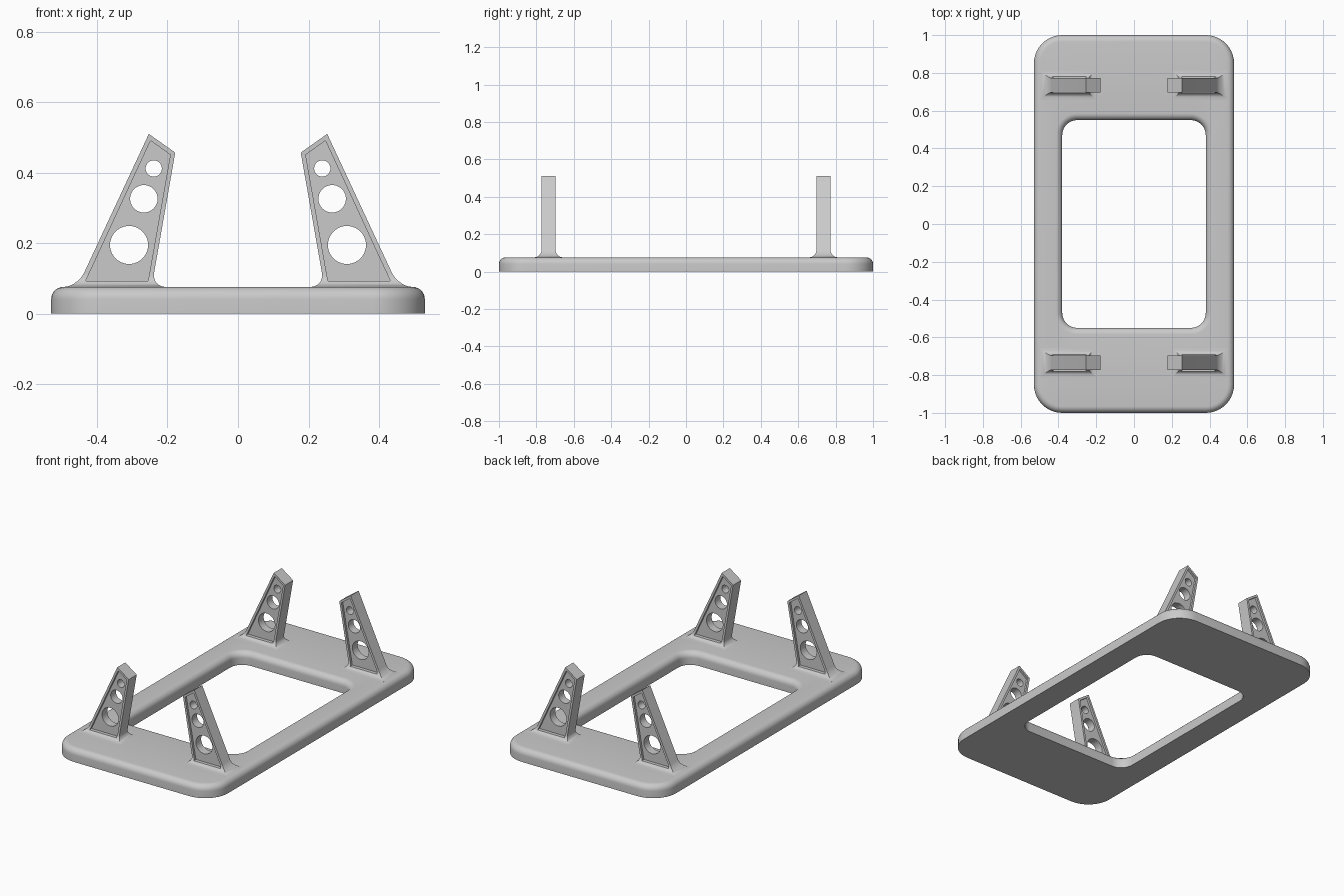
import bpy
import bmesh
from math import sin, cos, pi
from mathutils import Matrix

if "Cube" in bpy.data.objects:
    bpy.data.objects.remove(bpy.data.objects["Cube"])

grey = bpy.data.materials.new("plain_grey")
grey.use_nodes = True
colour = (0.59, 0.59, 0.59, 1)
grey.diffuse_color = colour
grey.node_tree.nodes["Principled BSDF"].inputs["Base Color"].default_value = colour

TOP = 0.076       # plate thickness
FILLET = 0.035    # plate edge rounding
FLARE = 0.04      # fillet around the arm feet
ARM_Y = 0.735
ARM_HALF = 0.0375
STEPS = 7


def finish(name, bm):
    bmesh.ops.recalc_face_normals(bm, faces=bm.faces)
    mesh = bpy.data.meshes.new(name)
    bm.to_mesh(mesh)
    bm.free()
    mesh.materials.append(grey)
    obj = bpy.data.objects.new(name, mesh)
    bpy.context.collection.objects.link(obj)
    return obj


def smooth(obj):
    bpy.ops.object.select_all(action='DESELECT')
    obj.select_set(True)
    bpy.context.view_layer.objects.active = obj
    bpy.ops.object.shade_smooth_by_angle(angle=pi / 6)


def bridge(bm, a, b):
    n = len(a)
    for i in range(n):
        j = (i + 1) % n
        bm.faces.new((a[i], a[j], b[j], b[i]))


def rounded_ring(bm, hx, hy, r, z):
    ring = []
    for k, (sx, sy) in enumerate(((1, 1), (-1, 1), (-1, -1), (1, -1))):
        for i in range(11):
            a = (k + i / 10) * pi / 2
            ring.append(bm.verts.new((sx * (hx - r) + r * cos(a), sy * (hy - r) + r * sin(a), z)))
    return ring


def prism(bm, points, y0, y1):
    a, b = [[bm.verts.new((x, y, z)) for x, z in points] for y in (y0, y1)]
    bridge(bm, a, b)
    bm.faces.new(a)
    bm.faces.new(b)


# Base plate: rounded frame with softened upper edges
bm = bmesh.new()
arc = [i / STEPS * pi / 2 for i in range(STEPS + 1)]
edge = [(FILLET * (1 - cos(a)), TOP - FILLET * (1 - sin(a))) for a in arc]
rings = [rounded_ring(bm, 0.53 - d, 1 - d, 0.15 - d, z) for d, z in [(0, 0)] + edge]
rings += [rounded_ring(bm, 0.38 + d, 0.55 + d, 0.08 + d, z) for d, z in edge[::-1] + [(0, 0)]]
for a, b in zip(rings, rings[1:] + rings[:1]):
    bridge(bm, a, b)
smooth(finish("base_frame", bm))


# Arm blank: tapered post with a flared foot and slanted tip
def outer_x(z):
    return 0.253 + (0.51 - z) * 0.466


def inner_x(z):
    return 0.178 + (0.457 - z) * 0.176


bm = bmesh.new()
levels = [(TOP - 0.01, TOP - 0.01, FLARE)]
for a in arc:
    z = TOP + FLARE * (1 - cos(a))
    levels.append((z, z, FLARE * (1 - sin(a))))
levels.append((0.457, 0.51, 0))
rings = []
for zi, zo, d in levels:
    xi, xo, h = inner_x(zi) - d, outer_x(zo) + d, ARM_HALF + d
    corners = ((xi, -h, zi), (xo, -h, zo), (xo, h, zo), (xi, h, zi))
    rings.append([bm.verts.new((x, ARM_Y + y, z)) for x, y, z in corners])
for a, b in zip(rings, rings[1:]):
    bridge(bm, a, b)
bm.faces.new(rings[0])
bm.faces.new(rings[-1])
arm = finish("arm_blank", bm)

# Recessed panels on both broad faces
panel = ((0.255, 0.093), (0.432, 0.093), (0.248, 0.491), (0.192, 0.451))
bm = bmesh.new()
for s in (-1, 1):
    prism(bm, panel, ARM_Y + s * (ARM_HALF - 0.013), ARM_Y + s * 0.12)
cutters = [finish("panel_cutter", bm)]

# Three round holes
bm = bmesh.new()
for x, z, r in ((0.309, 0.195, 0.054), (0.267, 0.326, 0.039), (0.239, 0.412, 0.023)):
    circle = [(x + r * cos(i * pi / 20), z + r * sin(i * pi / 20)) for i in range(40)]
    prism(bm, circle, ARM_Y - 0.15, ARM_Y + 0.15)
cutters.append(finish("hole_cutter", bm))

for cutter in cutters:
    cutter.hide_render = True
    mod = arm.modifiers.new(cutter.name, 'BOOLEAN')
    mod.operation = 'DIFFERENCE'
    mod.solver = 'EXACT'
    mod.object = cutter

# Bake the cuts, then mirror the arm to all four corners
bpy.context.view_layer.update()
graph = bpy.context.evaluated_depsgraph_get()
cut_mesh = bpy.data.meshes.new_from_object(arm.evaluated_get(graph))
for helper in cutters + [arm]:
    bpy.data.objects.remove(helper)

for sx, side in ((1, "left"), (-1, "right")):
    for sy, end in ((1, "back"), (-1, "front")):
        mesh = cut_mesh.copy()
        mesh.transform(Matrix.Diagonal((sx, sy, 1, 1)))
        if sx * sy < 0:
            mesh.flip_normals()
        obj = bpy.data.objects.new(f"{end}_{side}_arm", mesh)
        bpy.context.collection.objects.link(obj)
        smooth(obj)
